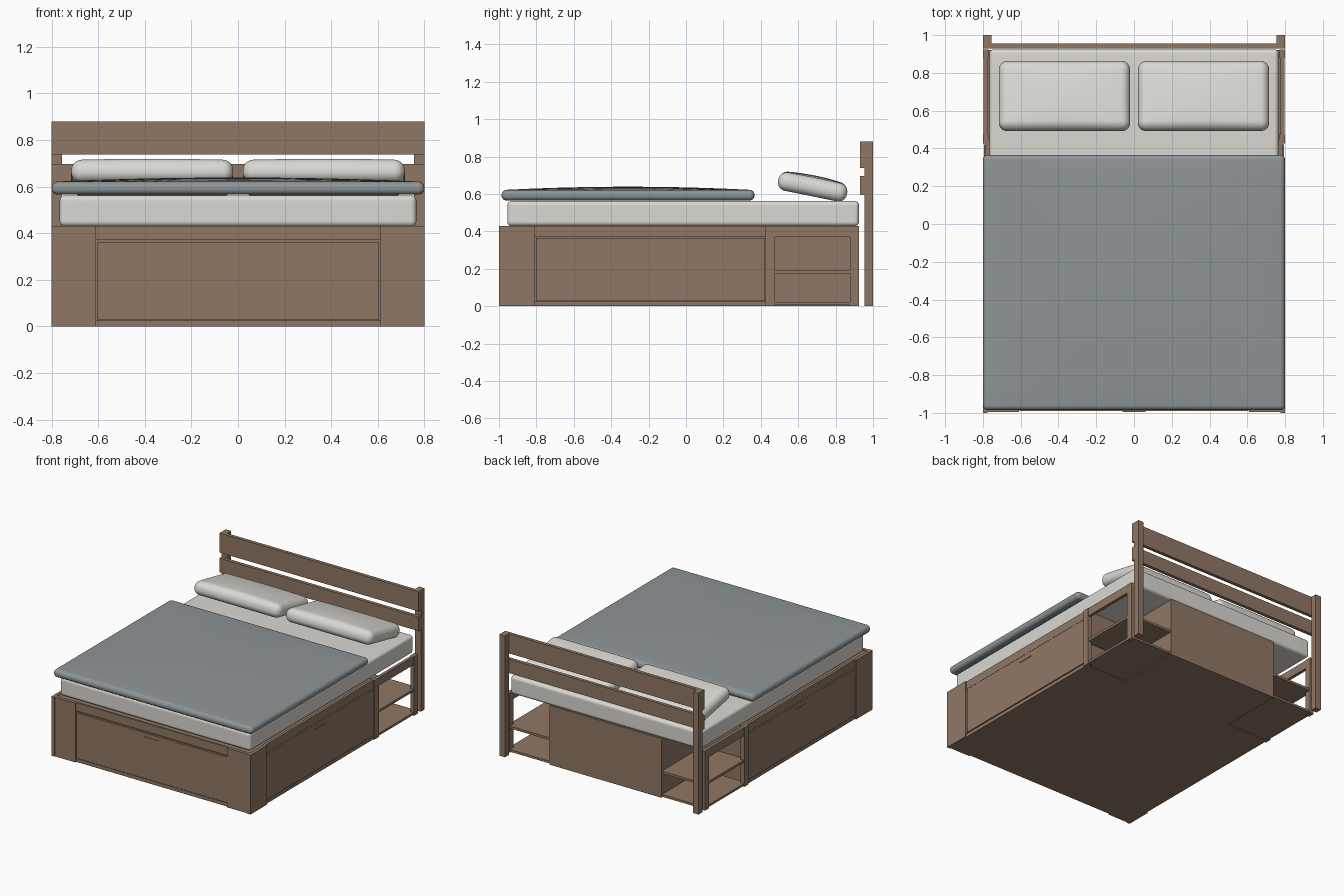
import bpy, bmesh, math
from mathutils import Vector

cube = bpy.data.objects.get("Cube")
if cube:
    bpy.data.objects.remove(cube, do_unlink=True)


def material(name, color):
    m = bpy.data.materials.new(name)
    m.use_nodes = True
    m.diffuse_color = (*color, 1)
    m.node_tree.nodes["Principled BSDF"].inputs["Base Color"].default_value = (*color, 1)
    return m


WOOD = material("brown wood", (0.28, 0.187, 0.128))
LINEN = material("off-white linen", (0.70, 0.69, 0.65))
GREY = material("grey duvet cloth", (0.27, 0.30, 0.31))


def add(name, bm, mat):
    mesh = bpy.data.meshes.new(name)
    bmesh.ops.recalc_face_normals(bm, faces=bm.faces)
    bm.to_mesh(mesh)
    bm.free()
    mesh.materials.append(mat)
    obj = bpy.data.objects.new(name, mesh)
    bpy.context.collection.objects.link(obj)
    return obj


def board(name, x, y, z, mat=WOOD):
    """Flat board spanning the given x, y and z ranges."""
    bm = bmesh.new()
    bmesh.ops.create_cube(bm, size=1)
    for v in bm.verts:
        v.co = Vector([a + (c + 0.5) * (b - a) for c, (a, b) in zip(v.co, (x, y, z))])
    return add(name, bm, mat)


def pair(name, x, y, z):
    """The same board on the left and on the right."""
    board("left_" + name, x, y, z)
    board("right_" + name, (-x[1], -x[0]), y, z)


def cushion(name, center, size, radius, crown, mat, tilt=0):
    """Rounded block with a softly domed top."""
    bm = bmesh.new()
    bmesh.ops.create_cube(bm, size=2)
    bmesh.ops.subdivide_edges(bm, edges=bm.edges[:], cuts=19, use_grid_fill=True)
    half = Vector(size) / 2
    flat = 0.6
    for v in bm.verts:
        u, w, t = v.co
        inner, outer = Vector(), Vector()
        for i, c in enumerate(v.co):
            q = abs(c)
            sign = math.copysign(1, c)
            inner[i] = sign * min(q / flat, 1) * (half[i] - radius)
            if q > flat:
                outer[i] = sign * math.tan(math.pi / 4 * (q - flat) / (1 - flat))
        p = inner + outer.normalized() * radius
        a, b = p.x / half.x, p.y / half.y
        if t > 0:
            p.z += crown * (1 - a * a) * (1 - b * b) * t
        v.co = p
    obj = add(name, bm, mat)
    obj.location = center
    obj.rotation_euler.x = tilt
    for f in obj.data.polygons:
        f.use_smooth = True
    return obj


TOP = 0.43

# Storage base
board("drawer_carcass", (-0.775, 0.775), (-0.975, 0.45), (0, TOP - 0.005))
board("rear_cabinet", (-0.45, 0.45), (0.45, 0.905), (0, TOP - 0.005))
board("rear_panel", (-0.45, 0.45), (0.905, 0.925), (0, TOP))

# Front corners
pair("front_corner_board", (0.61, 0.775), (-0.995, -0.97), (0, TOP))
pair("side_corner_board", (0.775, 0.8), (-1, -0.81), (0, TOP))

# Foot end drawer with its rails
board("front_top_rail", (-0.61, 0.61), (-0.985, -0.97), (0.37, TOP))
board("front_bottom_rail", (-0.61, 0.61), (-0.985, -0.97), (0, 0.025))
board("front_drawer", (-0.605, 0.605), (-0.99, -0.97), (0.03, 0.36))
board("front_drawer_pull", (-0.06, 0.06), (-0.994, -0.988), (0.325, 0.333))

# Side drawers with their rails
pair("side_top_rail", (0.77, 0.79), (-0.81, 0.43), (0.37, TOP))
pair("side_bottom_rail", (0.77, 0.79), (-0.81, 0.43), (0, 0.025))
pair("side_drawer", (0.77, 0.794), (-0.803, 0.422), (0.03, 0.365))
pair("side_drawer_pull", (0.79, 0.798), (-0.25, -0.13), (0.325, 0.333))

# Open shelf bays beside the head
pair("bay_front_post", (0.77, 0.8), (0.425, 0.473), (0, TOP))
pair("bay_rear_post", (0.77, 0.8), (0.878, 0.925), (0, TOP))
pair("bay_top_rail", (0.775, 0.797), (0.473, 0.878), (0.37, TOP))
pair("bay_floor", (0.45, 0.795), (0.45, 0.92), (0.006, 0.022))
pair("bay_shelf", (0.45, 0.795), (0.45, 0.92), (0.175, 0.192))

# Headboard
pair("headboard_post", (0.755, 0.8), (0.955, 1), (0, 0.88))
board("headboard_upper_slat", (-0.8, 0.8), (0.93, 0.955), (0.738, 0.88))
board("headboard_lower_slat", (-0.8, 0.8), (0.93, 0.955), (0.595, 0.697))

# Bedding
cushion("mattress", (0, -0.015, 0.4955), (1.53, 1.88, 0.133), 0.022, 0, LINEN)
cushion("duvet", (0, -0.31, 0.593), (1.6, 1.352, 0.056), 0.0265, 0.018, GREY)
for side, name in ((1, "left_pillow"), (-1, "right_pillow")):
    cushion(name, (side * 0.368, 0.677, 0.637), (0.695, 0.375, 0.098), 0.045, 0.014, LINEN, -0.2)
